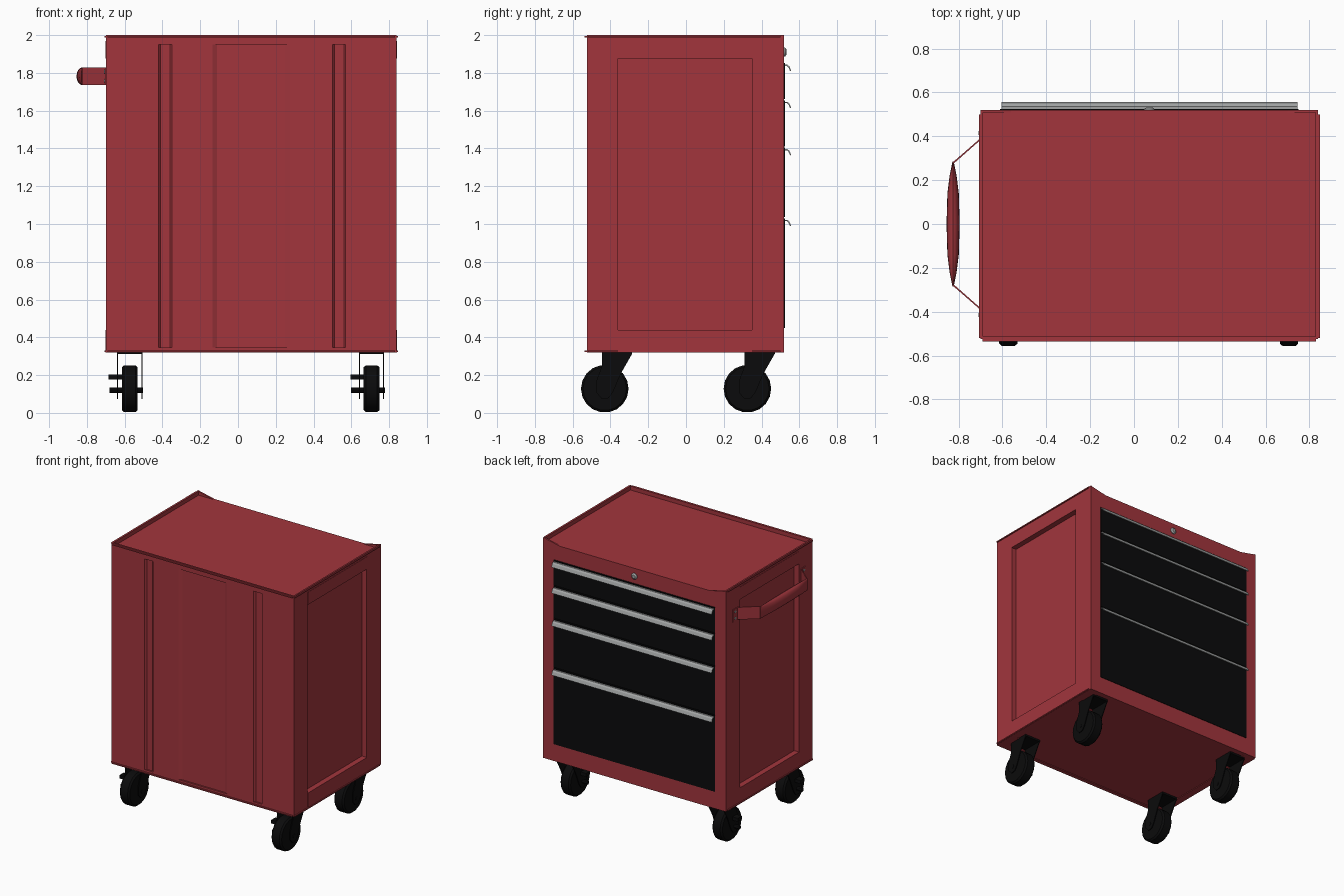
import bpy, bmesh, math

if "Cube" in bpy.data.objects:
    bpy.data.objects.remove(bpy.data.objects["Cube"])

def material(name, col):
    m = bpy.data.materials.new(name)
    m.diffuse_color = (*col, 1)
    m.use_nodes = True
    m.node_tree.nodes["Principled BSDF"].inputs["Base Color"].default_value = m.diffuse_color
    return m

RED = material("red paint", (0.36, 0.036, 0.046))
BLACK = material("black", (0.0033, 0.0033, 0.0035))
GREY = material("metal grey", (0.36, 0.37, 0.37))

def loft(name, rings, mat, smooth=False):
    """Closed skin through a list of equal-length point rings, capped at both ends."""
    bm = bmesh.new()
    vs = [[bm.verts.new(p) for p in r] for r in rings]
    n = len(vs[0])
    for a, b in zip(vs, vs[1:]):
        for i in range(n):
            bm.faces.new((a[i], a[(i + 1) % n], b[(i + 1) % n], b[i]))
    bm.faces.new(vs[0][::-1])
    bm.faces.new(vs[-1])
    bmesh.ops.recalc_face_normals(bm, faces=bm.faces)
    me = bpy.data.meshes.new(name)
    bm.to_mesh(me)
    bm.free()
    ob = bpy.data.objects.new(name, me)
    bpy.context.collection.objects.link(ob)
    me.materials.append(mat)
    if smooth:
        bpy.ops.object.select_all(action='DESELECT')
        ob.select_set(True)
        bpy.context.view_layer.objects.active = ob
        bpy.ops.object.shade_smooth_by_angle(angle=math.radians(35))
    return ob

def box(name, x0, x1, y0, y1, z0, z1, mat=RED):
    return loft(name, [[(x0, y0, z), (x1, y0, z), (x1, y1, z), (x0, y1, z)] for z in (z0, z1)], mat)

def along_x(name, prof, x0, x1, mat):
    return loft(name, [[(x, y, z) for y, z in prof] for x in (x0, x1)], mat)

def disc_x(name, stations, cy, cz, mat, n=18):
    return loft(name, [[(x, cy + r * math.cos(2 * math.pi * i / n), cz + r * math.sin(2 * math.pi * i / n))
                        for i in range(n)] for x, r in stations], mat, True)

X0, X1, Y0, Y1, Z0, Z1 = -0.70, 0.84, -0.525, 0.52, 0.32, 2.0
XM = 0.07          # middle of the cabinet
TOP = 1.97         # tray floor

# Cabinet core, its ends are the recessed side panels
box("cabinet_core", X0 + 0.04, X1 - 0.04, Y0 + 0.015, Y1 - 0.01, 0.325, TOP - 0.001)
box("tray_floor", X0, X1, Y0, Y1, TOP - 0.02, TOP)
box("base_plate", X0, X1, Y0, Y1, Z0 + 0.005, Z0 + 0.025)

# Corner posts, side rails and tray lips, both sides
for s, tag in ((-1, "left"), (1, "right")):
    def sx(a, b):
        return sorted((XM + s * a, XM + s * b))
    box(tag + "_drawer_post", *sx(0.68, 0.77), 0.35, Y1, Z0, TOP)
    box(tag + "_rear_post", *sx(0.63, 0.77), Y0 + 0.016, -0.36, Z0, TOP)
    box(tag + "_upper_rail", *sx(0.72, 0.772), -0.36, 0.35, 1.875, TOP)
    box(tag + "_lower_rail", *sx(0.72, 0.772), -0.36, 0.35, Z0, 0.44)
    box(tag + "_tray_lip", *sx(0.758, 0.77), Y0, Y1, TOP, Z1)
    box(tag + "_top_hem", *sx(0.768, 0.778), -0.52, 0.50, 1.988, 1.996)
    box(tag + "_base_hem", *sx(0.768, 0.778), -0.52, 0.50, 0.322, 0.33)
    # sloped lip end on the drawer side
    tri = [(XM + s * 0.77, TOP), (XM + s * 0.77, Z1), (XM + s * 0.63, TOP)]
    loft(tag + "_lip_gusset", [[(x, y, z) for x, z in tri] for y in (Y1 - 0.012, Y1)], RED)

# Back tray lip and hems
box("back_tray_lip", X0, X1, Y0, Y0 + 0.012, TOP, Z1)
box("back_top_hem", -0.69, 0.83, Y0 - 0.012, Y0 + 0.002, 1.988, 1.996)
box("back_base_hem", -0.69, 0.83, Y0 - 0.012, Y0 + 0.002, 0.322, 0.33)

# Pressed back sheet: two narrow grooves and a wide recessed middle
yo, yi = Y0, Y0 + 0.012
outline = [(X0, yo), (-0.42, yo), (-0.41, yi), (-0.36, yi), (-0.35, yo), (-0.135, yo), (-0.11, yi),
           (0.25, yi), (0.275, yo), (0.50, yo), (0.51, yi), (0.56, yi), (0.57, yo), (X1, yo),
           (X1, Y0 + 0.02), (X0, Y0 + 0.02)]
loft("back_sheet", [[(x, y, z) for x, y in outline] for z in (0.345, 1.965)], RED)
box("back_upper_strip", X0, X1, Y0, Y0 + 0.02, 1.965, TOP)
box("back_lower_strip", X0, X1, Y0, Y0 + 0.02, Z0, 0.345)

# Drawer side frame
box("drawer_upper_rail", X0 + 0.09, X1 - 0.09, 0.49, Y1, 1.855, TOP)
box("drawer_lower_rail", X0 + 0.09, X1 - 0.09, 0.49, Y1, Z0, 0.45)

# Drawers with full-width pulls
tops = [1.852, 1.655, 1.405, 1.03]
bottoms = [1.661, 1.411, 1.036, 0.45]
for i, (t, b) in enumerate(zip(tops, bottoms)):
    box(f"drawer_{i + 1}", -0.61, 0.75, 0.49, 0.524, b, t, BLACK)
    z = t - 0.008
    pull = [(0.522, z), (0.537, z), (0.548, z - 0.01), (0.557, z - 0.032),
            (0.551, z - 0.034), (0.543, z - 0.016), (0.534, z - 0.007), (0.522, z - 0.007)]
    along_x(f"drawer_pull_{i + 1}", pull, -0.605, 0.745, GREY)

# Lock
loft("lock", [[(XM + r * math.cos(a * math.pi / 8), y, 1.91 + r * math.sin(a * math.pi / 8))
               for a in range(16)] for y, r in ((0.51, 0.024), (0.524, 0.024), (0.532, 0.014))], GREY, True)

# Push handle on the left side: bulging grip, angled straps and bolted tabs
HZ = 1.782
stations = [(-0.285, 0.003), (-0.22, 0.016), (-0.14, 0.026), (0, 0.03), (0.14, 0.026), (0.22, 0.016), (0.285, 0.003)]
loft("handle_grip", [[(-0.825 + w * math.cos(a * math.pi / 8), y, HZ + 0.047 * math.sin(a * math.pi / 8))
                      for a in range(16)] for y, w in stations], RED, True)
for s, tag in ((-1, "rear"), (1, "near")):
    strap = [(-0.828, 0.28), (-0.704, 0.388), (-0.699, 0.384), (-0.822, 0.276)]
    loft(tag + "_handle_strap", [[(x, s * y, z) for x, y in strap] for z in (HZ - 0.047, HZ + 0.047)], RED)
    ya, yb = sorted((s * 0.384, s * 0.44))
    box(tag + "_handle_tab", -0.705, -0.699, ya, yb, HZ - 0.047, HZ + 0.047)
    for k in (-1, 1):
        disc_x(tag + "_handle_bolt", [(-0.709, 0.009), (-0.70, 0.011)], s * 0.415, HZ + k * 0.025, GREY, 8)

# Casters: wheel, trailing fork, axle and brake lever
fork = [(-0.045, 0.04), (-0.045, -0.02), (-0.015, -0.055), (0.02, -0.05), (0.045, -0.015),
        (0.085, 0.08), (0.145, 0.185), (-0.015, 0.185), (-0.015, 0.12)]
for cx in (-0.573, 0.707):
    for cy in (-0.43, 0.325):
        cz = 0.128
        disc_x("caster_wheel", [(cx - 0.042, 0.07), (cx - 0.042, 0.115), (cx - 0.03, 0.126),
                                (cx + 0.03, 0.126), (cx + 0.042, 0.115), (cx + 0.042, 0.07)], cy, cz, BLACK)
        prof = [(cy + y, cz + z) for y, z in fork]
        for dx in (-0.067, 0.061):
            along_x("caster_fork_plate", prof, cx + dx, cx + dx + 0.006, BLACK)
        box("caster_top_plate", cx - 0.067, cx + 0.067, cy - 0.015, cy + 0.145, 0.311, 0.326, BLACK)
        disc_x("caster_axle", [(cx - 0.108, 0.015), (cx + 0.07, 0.015)], cy, cz - 0.008, BLACK, 8)
        box("brake_lever", cx - 0.112, cx - 0.04, cy - 0.02, cy + 0.03, 0.177, 0.203, BLACK)
